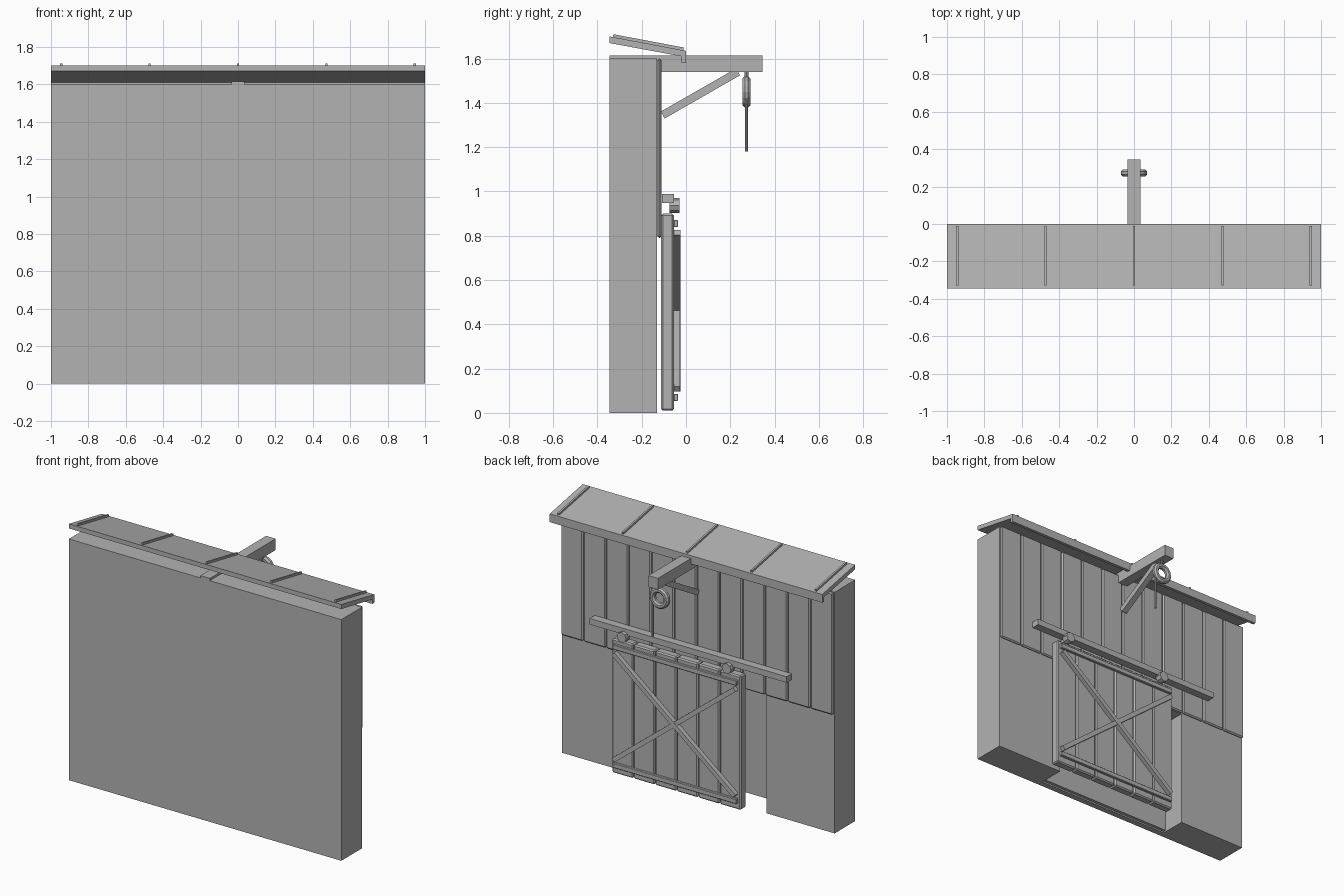
import bpy
import bmesh
from math import pi, atan2, hypot
from mathutils import Matrix, Vector

old = bpy.data.objects.get("Cube")
if old:
    bpy.data.objects.remove(old, do_unlink=True)

grey = bpy.data.materials.new("plain_grey")
grey.use_nodes = True
grey.diffuse_color = (0.45, 0.45, 0.45, 1)
grey.node_tree.nodes["Principled BSDF"].inputs["Base Color"].default_value = grey.diffuse_color


def finish(name, bm):
    bmesh.ops.recalc_face_normals(bm, faces=bm.faces)
    mesh = bpy.data.meshes.new(name)
    bm.to_mesh(mesh)
    bm.free()
    mesh.materials.append(grey)
    obj = bpy.data.objects.new(name, mesh)
    bpy.context.collection.objects.link(obj)
    return obj


def box(name, x, y, z, bevel=0):
    """Box from (low, high) pairs on each axis."""
    bm = bmesh.new()
    bmesh.ops.create_cube(bm, size=1)
    for v in bm.verts:
        v.co = [(lo + hi) / 2 + c * (hi - lo) for c, (lo, hi) in zip(v.co, (x, y, z))]
    obj = finish(name, bm)
    if bevel:
        mod = obj.modifiers.new("Chamfer", "BEVEL")
        mod.width = bevel
        mod.segments = 1
    return obj


def prism(name, points, lo, hi, axis="x"):
    """Extrude a profile: (y, z) points along x, or (x, z) points along y."""
    bm = bmesh.new()
    make = (lambda a, b: (lo, a, b)) if axis == "x" else (lambda a, b: (a, lo, b))
    face = bm.faces.new([bm.verts.new(make(a, b)) for a, b in points])
    ext = bmesh.ops.extrude_face_region(bm, geom=[face])["geom"]
    shift = Vector((hi - lo, 0, 0)) if axis == "x" else Vector((0, hi - lo, 0))
    bmesh.ops.translate(bm, vec=shift, verts=[g for g in ext if isinstance(g, bmesh.types.BMVert)])
    return finish(name, bm)


def bar(name, start, end, width, depth):
    """Bar between two points in an xz plane (width in plane, depth along y)
    or in a yz plane (depth along x)."""
    a, b = Vector(start), Vector(end)
    obj = box(name, (-depth / 2, depth / 2), (-width / 2, width / 2),
              (-(b - a).length / 2, (b - a).length / 2))
    d = (b - a).normalized()
    side = Vector((1, 0, 0)) if abs(d.x) < 0.001 else Vector((0, 1, 0))
    across = d.cross(side)
    rot = Matrix((side, across, d)).transposed().to_4x4()
    obj.matrix_world = Matrix.Translation((a + b) / 2) @ rot
    return obj


def cylinder(name, centre, radius, length, sides, along_y=False):
    bm = bmesh.new()
    bmesh.ops.create_cone(bm, cap_ends=True, segments=sides, radius1=radius,
                          radius2=radius, depth=length)
    if along_y:
        bmesh.ops.rotate(bm, verts=bm.verts, matrix=Matrix.Rotation(pi / 2, 3, "X"))
    bmesh.ops.translate(bm, verts=bm.verts, vec=centre)
    return finish(name, bm)


def planks(name, x0, x1, count, y, z):
    step = (x1 - x0) / count
    for i in range(count):
        left = x0 + i * step
        box(f"{name}_{i + 1}", (left + 0.002, left + step - 0.002), y, z, 0.008)


# Wall with a recessed doorway
FRONT, BACK, TOP = -0.345, -0.13, 1.6
prism("wall", [(-1, 0), (-0.5, 0), (-0.5, 0.79), (0.5, 0.79), (0.5, 0),
               (1, 0), (1, TOP), (-1, TOP)], -0.305, BACK, "y")
box("wall_face", (-1, 1), (FRONT, -0.305), (0, TOP))
box("doorway_panel", (-0.5, 0.5), (-0.305, -0.285), (0.01, 0.79))

# Upper cladding
planks("upper_plank", -1, 1, 12, (BACK, -0.11), (0.79, TOP))

# Sloping roof with a turned-down edge and raised seams
prism("roof", [(FRONT, 1.67), (FRONT, 1.70), (0, 1.635), (0, 1.58),
               (-0.02, 1.58), (-0.02, 1.61)], -1, 1)
for i in range(5):
    x = -0.945 + i * 0.4725
    prism(f"roof_seam_{i + 1}", [(-0.33, 1.695), (-0.328, 1.71), (-0.01, 1.65), (-0.012, 1.635)],
          x - 0.006, x + 0.006)

# Hoist beam and its brace
box("hoist_beam", (-0.035, 0.035), (FRONT, 0.345), (1.54, 1.615))
bar("hoist_brace", (0, -0.105, 1.345), (0, 0.235, 1.54), 0.036, 0.04)

# Pulley ring, hanger and rope
bm = bmesh.new()
RING, SECTION = 16, 8
loops = []
for i in range(RING):
    turn = Matrix.Rotation(2 * pi * i / RING, 3, "Y")
    loop = []
    for j in range(SECTION):
        off = Matrix.Rotation(2 * pi * (j + 0.5) / SECTION, 3, "Z") @ Vector((0.02, 0, 0))
        loop.append(bm.verts.new(turn @ (off + Vector((0.052, 0, 0))) + Vector((0, 0.273, 1.45))))
    loops.append(loop)
for i in range(RING):
    a, b = loops[i], loops[(i + 1) % RING]
    for j in range(SECTION):
        k = (j + 1) % SECTION
        bm.faces.new((a[j], a[k], b[k], b[j]))
finish("pulley_ring", bm)
cylinder("pulley_hanger", (0, 0.273, 1.53), 0.009, 0.04, 8)
cylinder("hoist_rope", (0.052, 0.273, 1.315), 0.007, 0.27, 8)

# Sliding door rail
box("door_rail", (-0.70, 0.745), (-0.108, -0.055), (0.948, 0.988))

# Sliding door made of planks, battens and crossed braces
DOOR_X, HALF = 0.11, 0.475
planks("door_plank", DOOR_X - HALF, DOOR_X + HALF, 6, (-0.112, -0.055), (0.01, 0.9))
for name, z in (("bottom", 0.07), ("top", 0.855)):
    box(f"door_{name}_batten", (DOOR_X - 0.455, DOOR_X + 0.455), (-0.056, -0.036),
        (z - 0.016, z + 0.016), 0.003)
for name, s, y in (("a", 1, -0.04), ("b", -1, -0.042)):
    bar(f"door_brace_{name}", (DOOR_X - s * 0.445, y, 0.108), (DOOR_X + s * 0.445, y, 0.815),
        0.03, 0.03)

# Rollers that carry the door
for name, s in (("left", 1), ("right", -1)):
    cylinder(f"{name}_roller", (DOOR_X + s * 0.385, -0.052, 0.937), 0.034, 0.044, 8, True)
